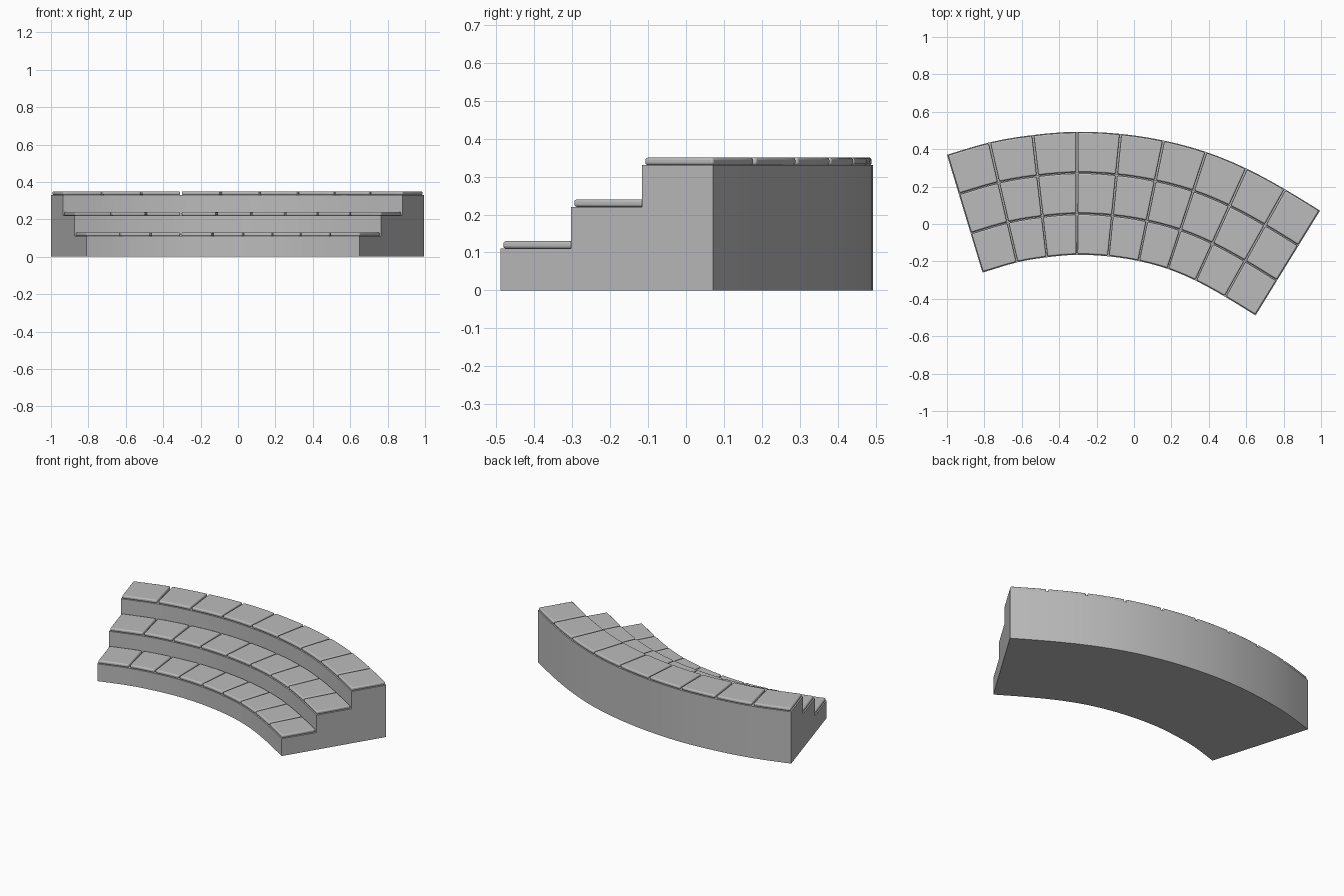
import bpy, bmesh, math

if "Cube" in bpy.data.objects:
    bpy.data.objects.remove(bpy.data.objects["Cube"])

stone = bpy.data.materials.new("grey_stone")
stone.diffuse_color = (0.5, 0.5, 0.5, 1)
stone.use_nodes = True
stone.node_tree.nodes["Principled BSDF"].inputs["Base Color"].default_value = stone.diffuse_color

# Inner edge of the stair at each tile seam: x, y, heading (degrees)
SEAMS = [(-0.81, -0.26, -16.8), (-0.625, -0.205, -13), (-0.465, -0.178, -6.6),
         (-0.305, -0.165, 0), (-0.137, -0.173, 5.7), (0.025, -0.198, 11.7),
         (0.18, -0.24, 18.2), (0.33, -0.303, 24.4), (0.487, -0.389, 29.2),
         (0.65, -0.489, 31.6)]
WIDTH, STEPS, RISE, THICK, SUB = 0.658, 3, 0.11, 0.02, 3
N = len(SEAMS) - 1


def station(t):
    """Smooth interpolation along the seams."""
    i = min(int(t), N - 1)
    f = t - i
    p1, p2 = SEAMS[i], SEAMS[i + 1]
    p0 = SEAMS[i - 1] if i else [2 * a - b for a, b in zip(p1, p2)]
    p3 = SEAMS[i + 2] if i + 2 <= N else [2 * b - a for a, b in zip(p1, p2)]
    return [0.5 * (2 * b + (c - a) * f + (2 * a - 5 * b + 4 * c - d) * f * f
                   + (3 * b - a - 3 * c + d) * f ** 3)
            for a, b, c, d in zip(p0, p1, p2, p3)]


def point(t, r, z):
    x, y, a = station(t)
    a = math.radians(a)
    return (x + r * math.sin(a), y + r * math.cos(a), z)


def sweep(name, profile, params):
    """Sweep an (offset, height) profile through the stations, capped."""
    bm = bmesh.new()
    rings = [[bm.verts.new(point(t, r, z)) for r, z in profile] for t in params]
    k = len(profile)
    for a, b in zip(rings, rings[1:]):
        for j in range(k):
            bm.faces.new((a[j], a[(j + 1) % k], b[(j + 1) % k], b[j]))
    bm.faces.new(rings[0])
    bm.faces.new(rings[-1][::-1])
    bmesh.ops.recalc_face_normals(bm, faces=bm.faces)
    me = bpy.data.meshes.new(name)
    bm.to_mesh(me)
    bm.free()
    me.materials.append(stone)
    ob = bpy.data.objects.new(name, me)
    bpy.context.collection.objects.link(ob)
    bpy.ops.object.select_all(action='DESELECT')
    ob.select_set(True)
    bpy.context.view_layer.objects.active = ob
    bpy.ops.object.shade_smooth_by_angle(angle=math.radians(30))
    return ob


# Stepped solid body
prof = [(0, 0)]
for s in range(STEPS):
    prof += [(WIDTH * s / STEPS, RISE * (s + 1)), (WIDTH * (s + 1) / STEPS, RISE * (s + 1))]
prof.append((WIDTH, 0))
sweep("stair_body", prof, [i / SUB for i in range(N * SUB + 1)])

# Rounded paving tiles on each tread
GAP = 0.004
for s in range(STEPS):
    r0, r1 = WIDTH * s / STEPS + GAP, WIDTH * (s + 1) / STEPS - GAP
    z0 = RISE * (s + 1)
    z1 = z0 + THICK
    for i in range(N):
        e = 0.022
        ts = [i + e + (1 - 2 * e) * j / SUB for j in range(SUB + 1)]
        tile = sweep(f"tread_tile_{s + 1}_{i + 1}", [(r0, z0), (r0, z1), (r1, z1), (r1, z0)], ts)
        bev = tile.modifiers.new("rounded_edges", 'BEVEL')
        bev.width = 0.007
        bev.segments = 3
        bev.limit_method = 'ANGLE'
